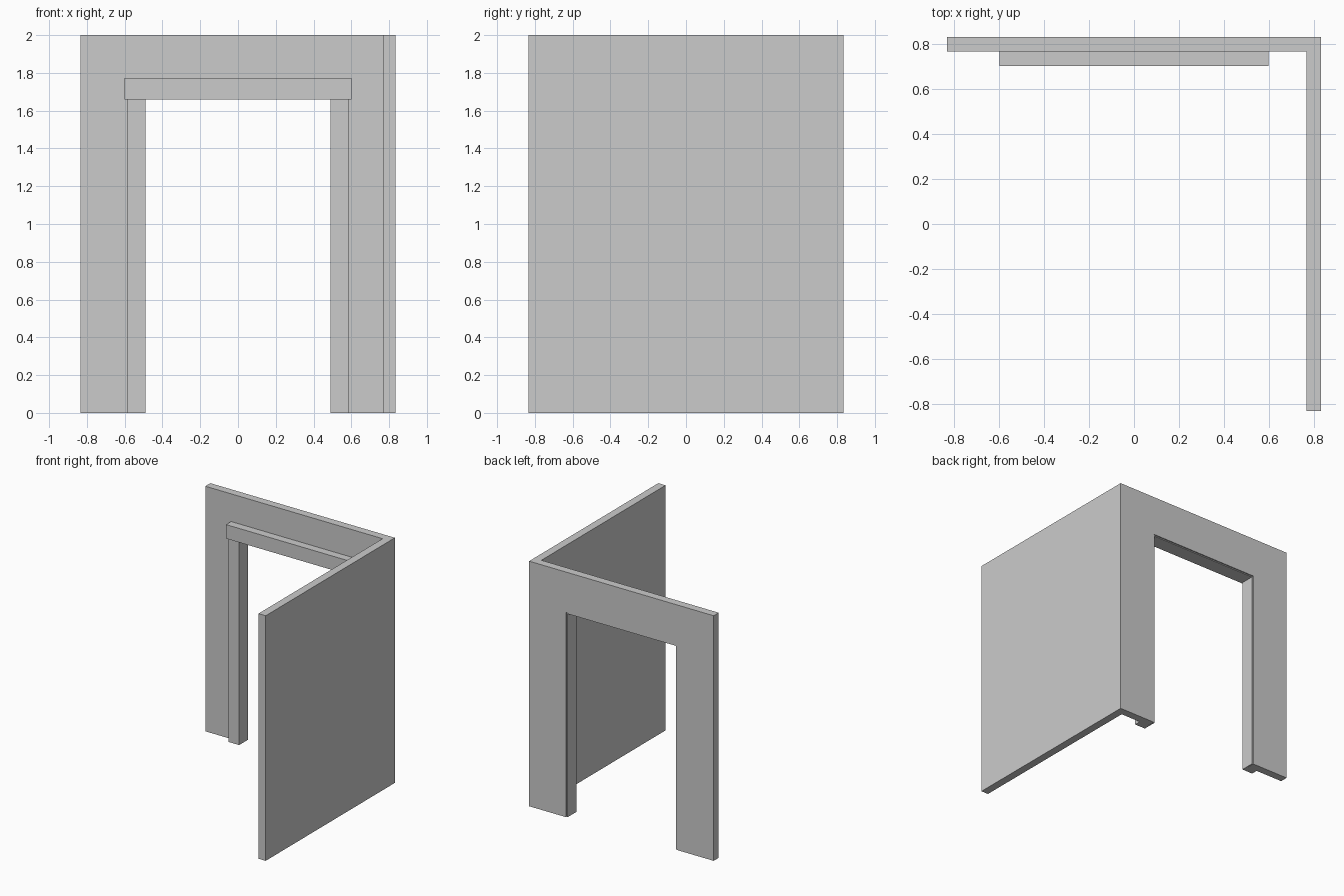
import bpy, bmesh

if "Cube" in bpy.data.objects:
    bpy.data.objects.remove(bpy.data.objects["Cube"])

HALF, INNER, HEIGHT = 0.833, 0.768, 2.0   # outer and inner wall planes
DOOR_X, DOOR_Z = 0.50, 1.67               # rough opening in the wall
CLEAR_X, CLEAR_Z = 0.49, 1.66             # clear opening inside the frame


def prism(name, outline, z0, z1):
    """Extrude an xy outline from z0 to z1."""
    bm = bmesh.new()
    face = bm.faces.new([bm.verts.new((x, y, z0)) for x, y in outline])
    top = bmesh.ops.extrude_face_region(bm, geom=[face])["geom"]
    verts = [g for g in top if isinstance(g, bmesh.types.BMVert)]
    bmesh.ops.translate(bm, verts=verts, vec=(0, 0, z1 - z0))
    bmesh.ops.recalc_face_normals(bm, faces=bm.faces)
    mesh = bpy.data.meshes.new(name)
    bm.to_mesh(mesh)
    bm.free()
    obj = bpy.data.objects.new(name, mesh)
    bpy.context.collection.objects.link(obj)
    return obj


def rect(half_x, y0, y1):
    return [(-half_x, y0), (half_x, y0), (half_x, y1), (-half_x, y1)]


# L-shaped corner walls
walls = prism("corner_walls", [(-HALF, HALF), (-HALF, INNER), (INNER, INNER),
                               (INNER, -HALF), (HALF, -HALF), (HALF, HALF)], 0, HEIGHT)

# Doorway cut through the back wall
cutter = prism("doorway_cutter", rect(DOOR_X, 0.6, 1.0), -0.2, DOOR_Z)
cutter.hide_render = True
cutter.hide_set(True)
cut = walls.modifiers.new("doorway", "BOOLEAN")
cut.operation = "DIFFERENCE"
cut.solver = "EXACT"
cut.object = cutter

# Door posts: casing on the wall face plus a lining through the opening
FRONT, BACK, LINING = 0.714, 0.827, 0.497
posts = prism("door_posts", [(CLEAR_X, FRONT), (0.587, FRONT), (0.587, INNER),
                             (LINING, INNER), (LINING, BACK), (CLEAR_X, BACK)], 0, CLEAR_Z)
posts.modifiers.new("mirror", "MIRROR")

# Head casing and head lining
prism("door_head", rect(0.60, 0.703, INNER), CLEAR_Z, 1.774)
prism("head_lining", rect(LINING, INNER, BACK), CLEAR_Z, DOOR_Z - 0.003)
